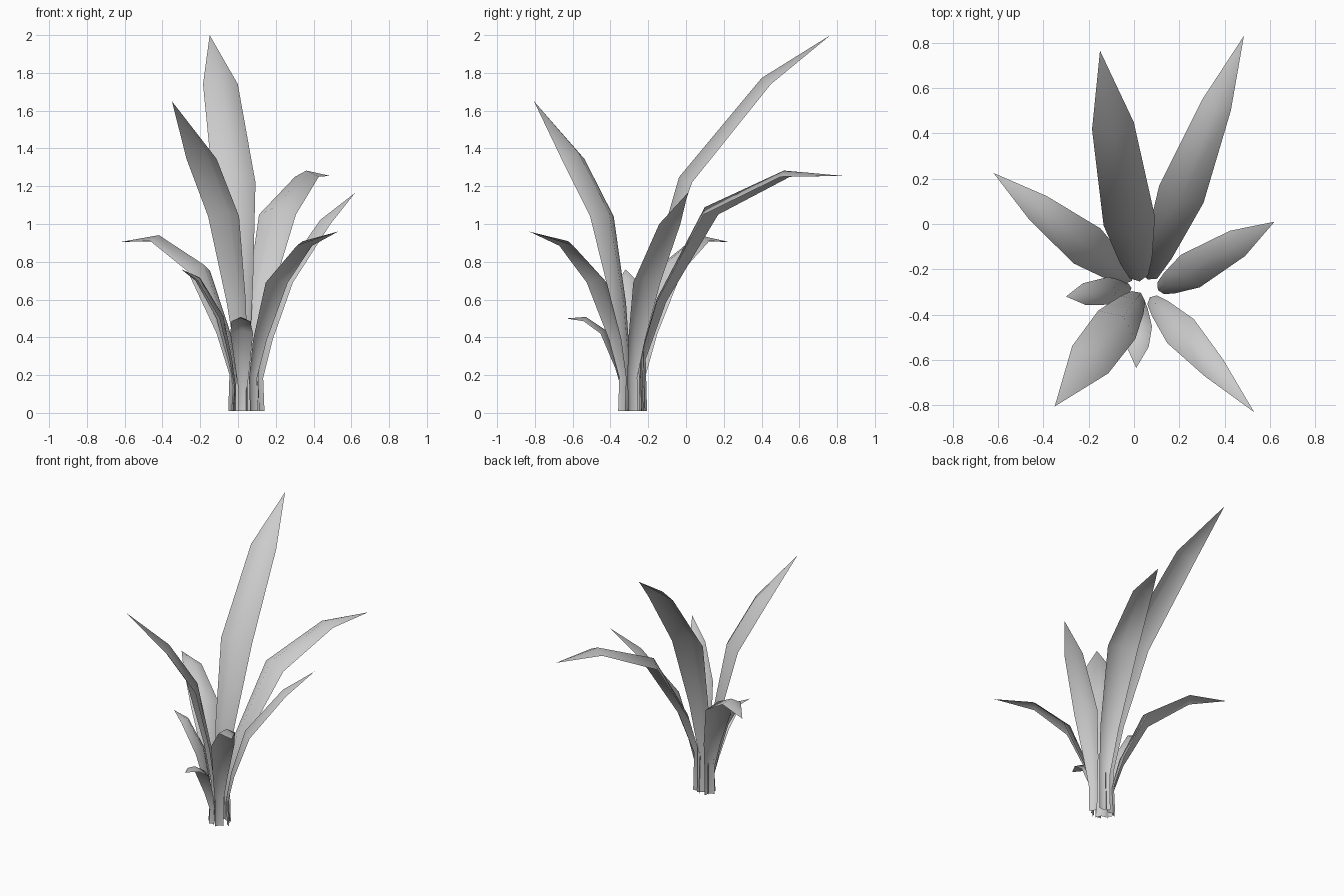
import bpy
from mathutils import Vector

if "Cube" in bpy.data.objects:
    bpy.data.objects.remove(bpy.data.objects["Cube"])

UP = Vector((0, 0, 1))


def leaf(name, base, tip, t3, z3, t4, z4, w3, w4):
    """Folded blade: upright stalk, widest at t3, bending at t4, pointed tip.
    t values are fractions of the way from base to tip in plan."""
    b, e = Vector((*base, 0)), Vector((tip[0], tip[1], 0))
    run = e - b
    d = run.normalized()
    side = d.cross(UP)
    # (fraction along, height, width)
    rows = [(0.0, 0.01, 0.36 * w3),
            (-0.008 / run.length, 0.27 * z3, 0.36 * w3),
            (0.26 * t3, 0.56 * z3, 0.62 * w3),
            (t3, z3, w3), (t4, z4, w4)]
    mids = [b + run * t + UP * z for t, z, _ in rows] + [Vector(tip)]
    verts, faces = [], []
    for i, (_, _, w) in enumerate(rows):
        a = (mids[i + 1] - mids[i]).normalized()
        if i:
            a += (mids[i] - mids[i - 1]).normalized()
        else:
            a = UP.copy()
        normal = side.cross(a.normalized())
        verts += [mids[i] - side * w / 2,
                  mids[i] + normal * w * 0.25,
                  mids[i] + side * w / 2]
    verts.append(mids[-1])
    for i in range(len(rows) - 1):
        for k in (0, 1):
            v = 3 * i + k
            faces.append((v, v + 1, v + 4, v + 3))
    n = 3 * (len(rows) - 1)
    faces += [(n, n + 1, n + 3), (n + 1, n + 2, n + 3)]
    me = bpy.data.meshes.new(name)
    me.from_pydata(verts, [], faces)
    me.shade_smooth()
    ob = bpy.data.objects.new(name, me)
    bpy.context.collection.objects.link(ob)


# Tall rear leaves
leaf("tall_back_leaf", (0.02, -0.225), (-0.15, 0.765, 2.0), .24, 1.22, .665, 1.74, .23, .187)
leaf("back_right_leaf", (0.07, -0.22), (0.485, 0.83, 1.255), .335, 1.05, .71, 1.25, .21, .135)
# Side leaves
leaf("right_leaf", (0.125, -0.28), (0.62, 0.01, 1.165), .25, .69, .67, 1.0, .166, .13)
leaf("left_leaf", (-0.03, -0.235), (-0.62, 0.225, 0.905), .3, .75, .67, .91, .195, .128)
leaf("small_left_leaf", (-0.03, -0.285), (-0.30, -0.32, 0.76), .28, .5, .7, .7, .123, .097)
# Front leaves
leaf("front_right_leaf", (0.085, -0.34), (0.53, -0.83, 0.96), .27, .69, .6, .885, .158, .11)
leaf("small_front_leaf", (0.025, -0.345), (0.01, -0.635, 0.50), .36, .42, .67, .485, .12, .1)
leaf("front_left_leaf", (0.015, -0.325), (-0.35, -0.805, 1.65), .25, 1.04, .57, 1.345, .206, .2)
